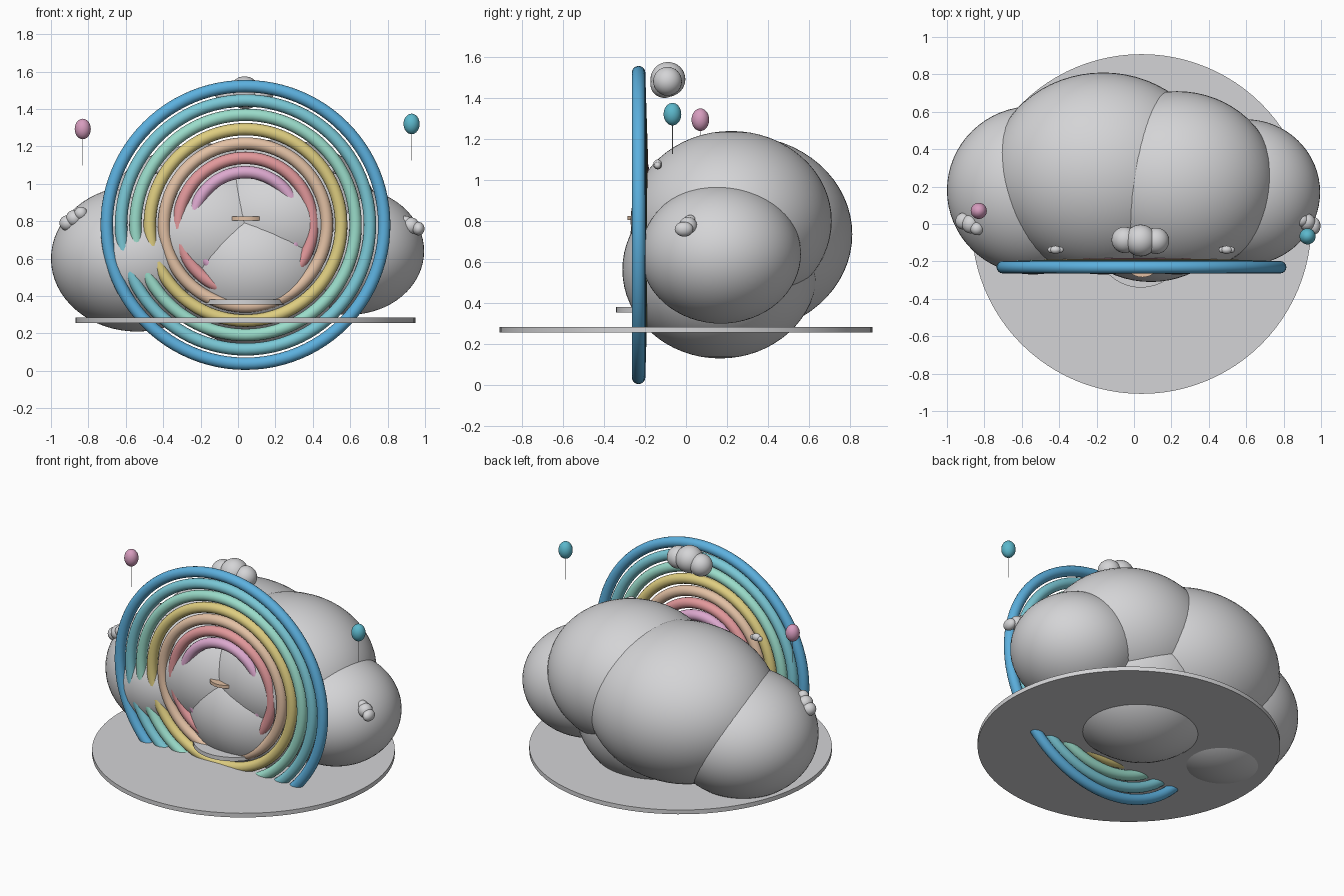
import bpy, math

if "Cube" in bpy.data.objects:
    bpy.data.objects.remove(bpy.data.objects["Cube"])


def mat(name, r, g, b):
    """Material from 0-255 display values, stored as linear."""
    def lin(c):
        c /= 255
        return c / 12.92 if c < 0.04045 else ((c + 0.055) / 1.055) ** 2.4
    m = bpy.data.materials.new(name)
    m.diffuse_color = (lin(r), lin(g), lin(b), 1)
    m.use_nodes = True
    m.node_tree.nodes["Principled BSDF"].inputs["Base Color"].default_value = m.diffuse_color
    return m


CLOUD = mat("cloud_white", 212, 212, 214)
RINGS = [mat("sky_blue", 92, 176, 222), mat("aqua", 122, 200, 214),
         mat("mint", 154, 220, 202), mat("soft_yellow", 222, 205, 128),
         mat("peach", 226, 192, 164), mat("coral", 226, 152, 155),
         mat("orchid", 220, 168, 206)]
BALLOON_PINK = mat("balloon_pink", 214, 156, 190)
BALLOON_TEAL = mat("balloon_teal", 92, 184, 204)


def finish(name, material):
    o = bpy.context.object
    o.name = name
    o.data.materials.append(material)
    bpy.ops.object.shade_smooth_by_angle(angle=math.radians(40))
    return o


def ball(name, loc, radii, material=CLOUD, seg=32):
    bpy.ops.mesh.primitive_uv_sphere_add(segments=seg, ring_count=seg // 2, location=loc)
    bpy.context.object.scale = radii
    bpy.ops.object.transform_apply(location=False, rotation=False)
    return finish(name, material)


def disc(name, loc, r, h, material=CLOUD, seg=64):
    bpy.ops.mesh.primitive_cylinder_add(vertices=seg, radius=r, depth=h, location=loc)
    return finish(name, material)


# Round base plate, step and small perch
disc("base_plate", (0.04, 0, 0.27), 0.908, 0.028, seg=96)
disc("front_step", (0.037, -0.095, 0.367), 0.245, 0.026)
disc("perch", (0.045, -0.185, 0.815), 0.1, 0.02, RINGS[4], 32)

# Rainbow rings, each set slightly behind the last
for i, m in enumerate(RINGS):
    bpy.ops.mesh.primitive_torus_add(
        location=(0.04, -0.231 + 0.0028 * i, 0.78), rotation=(math.pi / 2, 0, 0),
        major_segments=96, minor_segments=16,
        major_radius=0.742 - 0.0767 * i, minor_radius=0.033)
    finish(f"rainbow_ring_{i + 1}", m)

# Large cloud bank
ball("cloud_left", (-0.54, 0.18, 0.60), (0.46, 0.45, 0.39), seg=64)
ball("cloud_mid_left", (-0.165, 0.27, 0.735), (0.60, 0.54, 0.48), seg=64)
ball("cloud_mid_right", (0.23, 0.22, 0.80), (0.53, 0.49, 0.438), seg=64)
ball("cloud_right", (0.595, 0.17, 0.64), (0.40, 0.39, 0.34), seg=64)
ball("cloud_front", (0.09, 0.166, 0.563), (0.50, 0.476, 0.433), seg=64)

# Puff cloud behind the top of the rainbow
ball("top_puff_mid", (0.035, -0.088, 1.49), (0.085, 0.085, 0.084))
ball("top_puff_left", (-0.05, -0.085, 1.475), (0.07, 0.07, 0.07))
ball("top_puff_right", (0.118, -0.09, 1.48), (0.07, 0.07, 0.07))
ball("top_puff_low", (0.04, -0.105, 1.465), (0.075, 0.068, 0.066))

# Side puffs
ball("left_puff_outer", (-0.91, 0.015, 0.79), (0.045, 0.045, 0.042))
ball("left_puff_mid", (-0.875, 0.0, 0.815), (0.045, 0.05, 0.045))
ball("left_puff_inner", (-0.84, -0.025, 0.842), (0.035, 0.035, 0.035))
ball("right_puff_outer", (0.965, -0.01, 0.76), (0.032, 0.045, 0.036))
ball("right_puff_mid", (0.925, 0.01, 0.775), (0.045, 0.045, 0.045))
ball("right_puff_inner", (0.895, 0.02, 0.795), (0.038, 0.034, 0.034))

# Tiny puffs behind the rainbow
for side, x in (("left", -0.42), ("right", 0.495)):
    ball(f"tiny_puff_{side}", (x, -0.138, 1.075), (0.03, 0.022, 0.024), seg=20)
    for dx in (-0.022, 0.024):
        ball(f"tiny_puff_{side}_lobe", (x + dx, -0.138, 1.07), (0.02, 0.017, 0.017), seg=16)

# Balloons with thin strings
for side, loc, m in (("left", (-0.83, 0.07, 1.293), BALLOON_PINK),
                     ("right", (0.928, -0.066, 1.32), BALLOON_TEAL)):
    ball(f"balloon_{side}", loc, (0.043, 0.043, 0.055), m)
    disc(f"balloon_string_{side}", (loc[0], loc[1], loc[2] - 0.125), 0.0015, 0.14, CLOUD, 8)
